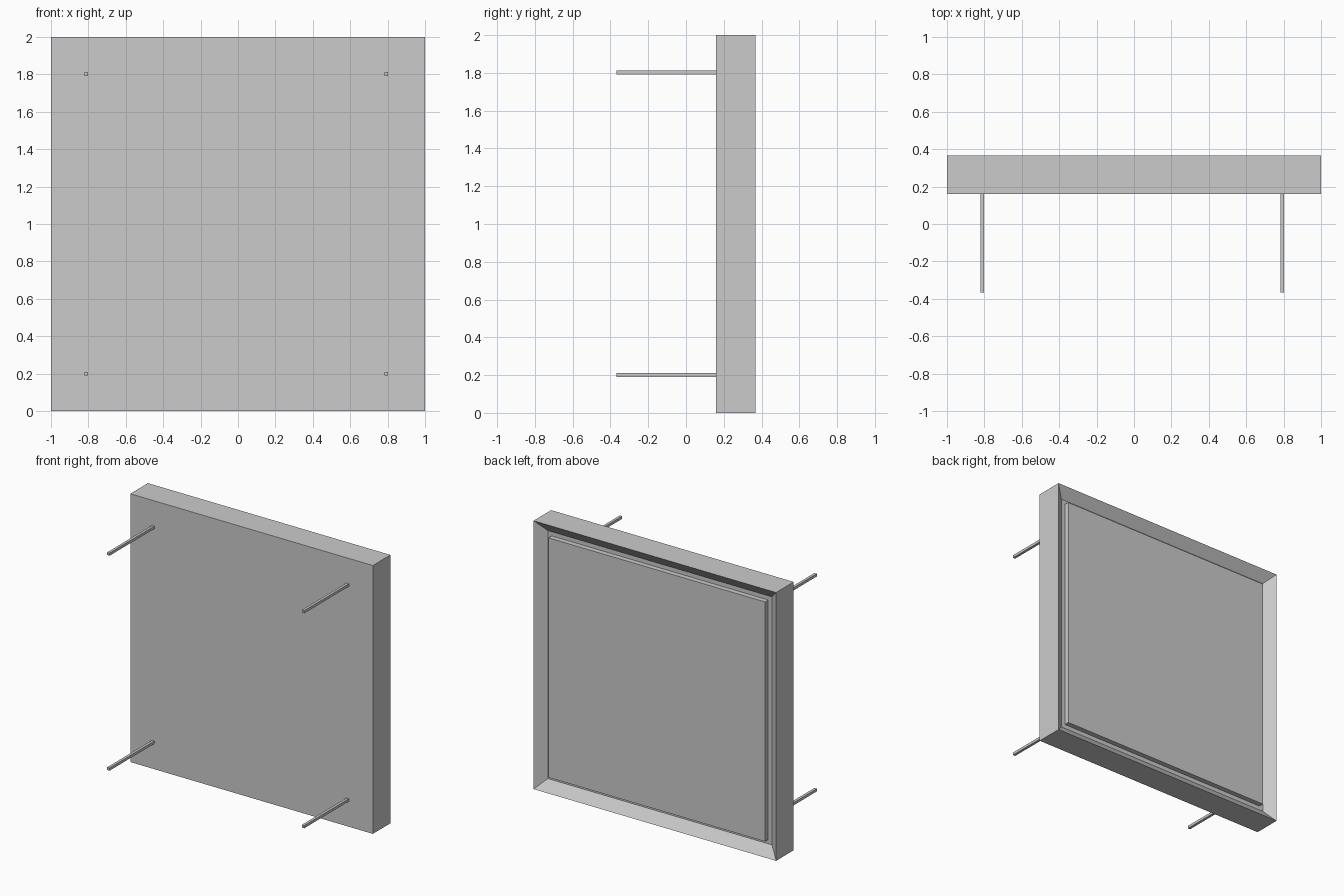
import bpy
import bmesh
from mathutils import Vector

if "Cube" in bpy.data.objects:
    bpy.data.objects.remove(bpy.data.objects["Cube"])

BACK, FRONT, TIP = 0.367, 0.16, -0.367   # y positions
INSET, RECESS = 0.107, 0.06              # sloped border on the back


def box(name, lo, hi, edit=None):
    """Axis-aligned box between two corners, with an optional bmesh edit."""
    lo, hi = Vector(lo), Vector(hi)
    bm = bmesh.new()
    bmesh.ops.create_cube(bm, size=1)
    bmesh.ops.scale(bm, vec=hi - lo, verts=bm.verts)
    bmesh.ops.translate(bm, vec=(lo + hi) / 2, verts=bm.verts)
    if edit:
        edit(bm)
    mesh = bpy.data.meshes.new(name)
    bm.to_mesh(mesh)
    bm.free()
    obj = bpy.data.objects.new(name, mesh)
    bpy.context.collection.objects.link(obj)
    return obj


def sloped_recess(bm):
    """Inset the back face and sink it, leaving mitred sloped borders."""
    bm.normal_update()
    back = max(bm.faces, key=lambda f: f.calc_center_median().y)
    bmesh.ops.inset_region(bm, faces=[back], thickness=INSET)
    bmesh.ops.translate(bm, vec=(0, -RECESS, 0), verts=back.verts)


# Main slab with its sloped back rim
box("slab_frame", (-1, FRONT, 0), (1, BACK, 2), sloped_recess)

# Panel standing in the recess
r = 1 - INSET
box("back_panel", (-r, BACK - RECESS - 0.02, INSET), (r, BACK - 0.022, 2 - INSET))

# Four square pegs on the front
h = 0.01
for side, x in (("left", -0.812), ("right", 0.793)):
    for level, z in (("lower", 0.2), ("upper", 1.802)):
        box(f"peg_{level}_{side}", (x - h, TIP, z - h), (x + h, FRONT + 0.02, z + h))
